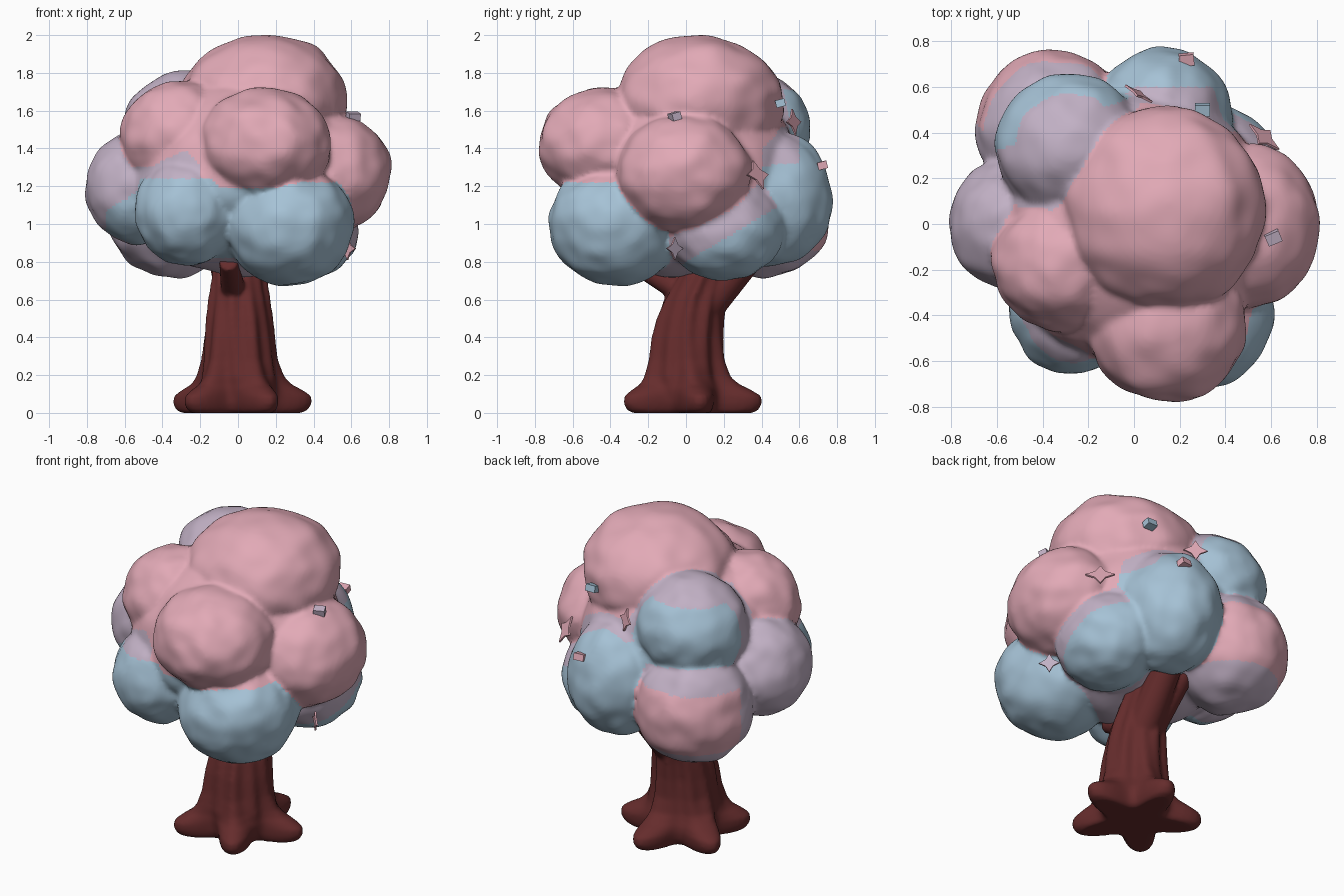
import bpy, bmesh, math
from mathutils import Vector, Matrix, noise

if "Cube" in bpy.data.objects:
    bpy.data.objects.remove(bpy.data.objects["Cube"])


def material(name, rgb):
    m = bpy.data.materials.new(name)
    m.diffuse_color = (*rgb, 1)
    m.use_nodes = True
    m.node_tree.nodes["Principled BSDF"].inputs["Base Color"].default_value = m.diffuse_color
    return m


PINK, BLUE, LILAC = 0, 1, 2
LEAVES = [material("blossom pink", (0.76, 0.40, 0.47)),
          material("pale blue", (0.38, 0.54, 0.67)),
          material("lilac", (0.54, 0.44, 0.56))]
BARK = material("red brown bark", (0.13, 0.025, 0.025))


def make_object(name, bm, mats, smooth=True):
    me = bpy.data.meshes.new(name)
    bmesh.ops.recalc_face_normals(bm, faces=bm.faces[:])
    bm.to_mesh(me)
    bm.free()
    for m in mats:
        me.materials.append(m)
    for p in me.polygons:
        p.use_smooth = smooth
    ob = bpy.data.objects.new(name, me)
    bpy.context.collection.objects.link(ob)
    return ob


def fuse(ob, voxel, soften, mats):
    """Merge overlapping shells into one skin and bake the result."""
    mod = ob.modifiers.new("fuse", 'REMESH')
    mod.mode, mod.voxel_size, mod.use_smooth_shade = 'VOXEL', voxel, True
    mod = ob.modifiers.new("soften", 'SMOOTH')
    mod.factor, mod.iterations = 0.5, soften
    me = bpy.data.meshes.new_from_object(
        ob.evaluated_get(bpy.context.evaluated_depsgraph_get()))
    ob.modifiers.clear()
    ob.data = me
    me.materials.clear()
    for m in mats:
        me.materials.append(m)
    for p in me.polygons:
        p.use_smooth = True
    return me


# Leaf clumps: centre, radii, colour rule by position
pink = lambda p: PINK
CLUMPS = [
    ((0.14, 0.07, 1.65), (0.44, 0.44, 0.35), pink),                               # top
    ((0.14, -0.43, 1.42), (0.35, 0.35, 0.30),
     lambda p: BLUE if p.z < 1.19 else PINK),                                     # front
    ((-0.31, -0.17, 1.46), (0.31, 0.30, 0.30),
     lambda p: LILAC if p.z < 1.30 else PINK),                                    # front left
    ((0.49, -0.01, 1.27), (0.325, 0.36, 0.31), pink),                             # right
    ((0.27, -0.37, 1.00), (0.345, 0.355, 0.325),
     lambda p: BLUE if p.z < 1.22 else PINK),                                     # low front right
    ((-0.27, -0.37, 1.07), (0.275, 0.285, 0.29),
     lambda p: BLUE if p.z < 1.24 else LILAC if p.x < -0.2 else PINK),            # low front left
    ((-0.53, 0.0, 1.19), (0.28, 0.29, 0.30),
     lambda p: BLUE if p.y < -0.04 and p.x > -0.7 and
     p.z < 1.07 + 0.6 * (p.x + 0.7) else LILAC),                                  # left
    ((-0.35, 0.42, 1.06), (0.345, 0.345, 0.345),
     lambda p: LILAC if p.z > 1.23 or p.z < 0.86 or -p.x - p.y > 0.25 else PINK),  # low back left
    ((-0.28, 0.34, 1.50), (0.325, 0.32, 0.31),
     lambda p: PINK if p.y < 0.33 + 0.75 * p.x else
     BLUE if p.y > 0.52 + 0.4 * (p.x + 0.1) and p.z < 1.71 else LILAC),           # high back left
    ((0.13, 0.46, 1.13), (0.30, 0.315, 0.36),
     lambda p: LILAC if p.z + 0.25 * p.x > 1.41 and p.y < 0.6 else BLUE),         # back right
    ((0.36, 0.20, 0.98), (0.28, 0.32, 0.28),
     lambda p: BLUE if p.z < 0.92 + 0.6 * (p.y - 0.2) else
     LILAC if p.z < 1.1 + 0.6 * (p.y - 0.2) else PINK),                           # low right
    ((0.0, 0.0, 1.26), (0.61, 0.60, 0.53), lambda p: LILAC),                      # core
]

# Canopy: lumpy ellipsoids fused together
bm = bmesh.new()
for i, (c, r, rule) in enumerate(CLUMPS):
    c, r = Vector(c), Vector(r)
    for v in bmesh.ops.create_icosphere(bm, subdivisions=5, radius=1)["verts"]:
        d = v.co.normalized()
        q = Vector((7.3 * i, 0, 0))
        k = 1 + 0.04 * noise.noise(d * 1.8 + q) + 0.035 * noise.noise(d * 3.2 + q)
        v.co = c + Vector(a * b for a, b in zip(d, r)) * k
canopy = make_object("canopy", bm, LEAVES)
leaves = fuse(canopy, 0.016, 4, LEAVES)


def clump_distance(p, clump):
    return sum(((a - b) / s) ** 2 for a, b, s in zip(p, clump[0], clump[1]))


for f in leaves.polygons:
    p = f.center
    choices = CLUMPS if p.z < 0.82 else CLUMPS[:-1]
    f.material_index = min(choices, key=lambda cl: clump_distance(p, cl))[2](p)

# Trunk rings: z, radius, root length, centre y
RINGS = [(0, 0.17, 0.165, 0.02), (0.015, 0.19, 0.18, 0.02), (0.05, 0.205, 0.185, 0.02),
         (0.09, 0.21, 0.175, 0.02), (0.125, 0.21, 0.12, 0.015), (0.15, 0.205, 0.075, 0.01),
         (0.19, 0.2, 0.04, 0), (0.28, 0.187, 0.02, 0), (0.4, 0.177, 0.015, 0.005),
         (0.5, 0.168, 0.01, 0.02), (0.6, 0.157, 0, 0.045), (0.68, 0.145, 0, 0.08),
         (0.78, 0.135, 0, 0.13), (0.92, 0.12, 0, 0.19)]
N = 80
bm = bmesh.new()
rings = []
for z, r, root, cy in RINGS:
    ring = []
    for j in range(N):
        a = 2 * math.pi * j / N
        star = ((math.cos(5 * (a - math.radians(9))) + 1) / 2) ** 1.3
        groove = (0.008 * math.sin(11 * a + 4 * z)
                  + 0.005 * math.sin(7 * a - 6 * z)) * min(1, z * 5)
        rr = r + root * star + groove
        ring.append(bm.verts.new((0.005 + rr * math.cos(a), cy + rr * math.sin(a), z)))
    rings.append(ring)
for lo, hi in zip(rings, rings[1:]):
    for j in range(N):
        bm.faces.new((lo[j], lo[(j + 1) % N], hi[(j + 1) % N], hi[j]))
bm.faces.new(rings[0][::-1])
bm.faces.new(rings[-1])


# Branches: tapered limbs reaching into the leaves
def branch(start, end, r1, r2):
    a, b = Vector(start), Vector(end)
    d = b - a
    bmesh.ops.create_cone(bm, cap_ends=True, segments=20, radius1=r1, radius2=r2,
                          depth=d.length, matrix=Matrix.Translation((a + b) / 2)
                          @ d.to_track_quat('Z', 'Y').to_matrix().to_4x4())


branch((0.03, 0.10, 0.56), (0.05, 0.37, 0.88), 0.10, 0.085)
branch((-0.02, 0.08, 0.56), (-0.10, 0.32, 0.9), 0.09, 0.07)
branch((-0.02, 0.02, 0.62), (-0.05, -0.29, 0.8), 0.07, 0.05)
trunk = make_object("trunk", bm, [BARK])
fuse(trunk, 0.012, 6, [BARK])


# Loose petals: small blocks and thin four-pointed stars
def block(name, pos, turn, col):
    bm = bmesh.new()
    bmesh.ops.create_cube(bm, size=1, matrix=Matrix.Translation(pos)
                          @ Matrix.Rotation(turn, 4, 'Z') @ Matrix.Rotation(0.25, 4, 'X')
                          @ Matrix.Diagonal((0.065, 0.05, 0.04, 1)))
    make_object(name, bm, [LEAVES[col]], False)


def star(name, pos, normal, size, face_col):
    bm = bmesh.new()
    pts = []
    for k in range(8):
        r = size if k % 2 == 0 else size * 0.5
        pts.append(bm.verts.new((r * math.cos(k * math.pi / 4),
                                 r * math.sin(k * math.pi / 4), -0.005)))
    f = bm.faces.new(pts)
    ext = bmesh.ops.extrude_face_region(bm, geom=[f])["geom"]
    for v in ext:
        if isinstance(v, bmesh.types.BMVert):
            v.co.z += 0.01
        elif isinstance(v, bmesh.types.BMFace):
            v.material_index = face_col
    bm.transform(Matrix.Translation(pos)
                 @ Vector(normal).to_track_quat('Z', 'Y').to_matrix().to_4x4())
    make_object(name, bm, LEAVES, False)


block("right_petal_block", (0.61, -0.06, 1.57), 0.4, LILAC)
block("back_petal_block", (0.30, 0.50, 1.64), 0.0, BLUE)
block("low_back_petal_block", (0.23, 0.72, 1.31), 0.1, PINK)
star("right_petal_star", (0.57, 0.38, 1.26), (0.6, 0.7, 0.45), 0.085, PINK)
star("back_petal_star", (0.02, 0.57, 1.54), (0.5, 0.8, 0.15), 0.07, PINK)
star("low_right_petal_star", (0.58, -0.06, 0.87), (0.7, 0.7, 0.0), 0.06, LILAC)
